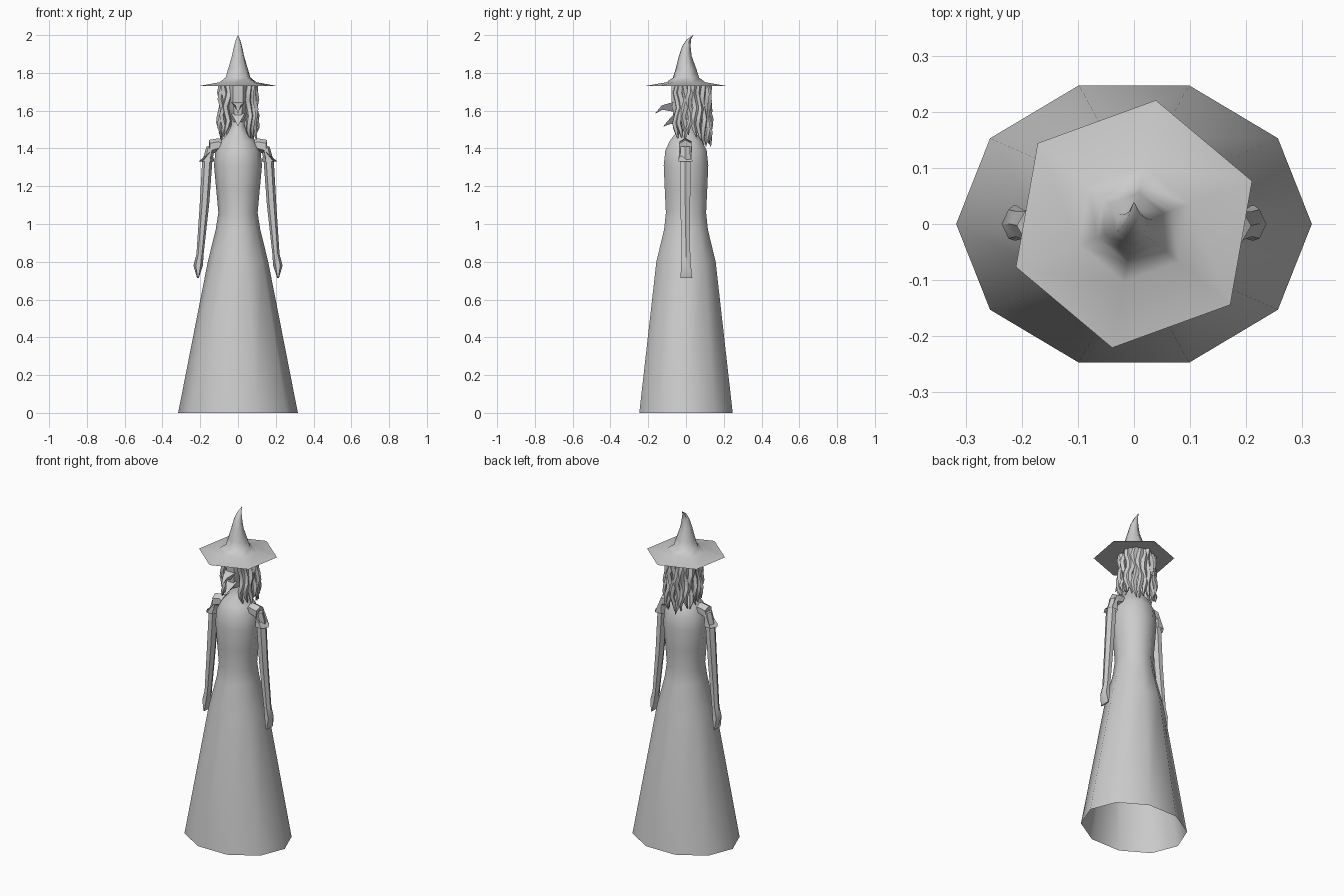
import bpy, math, random
from mathutils import Vector

if "Cube" in bpy.data.objects:
    bpy.data.objects.remove(bpy.data.objects["Cube"])

random.seed(4)


def make(name, verts, faces, angle=40):
    me = bpy.data.meshes.new(name)
    me.from_pydata([tuple(v) for v in verts], [], faces)
    ob = bpy.data.objects.new(name, me)
    bpy.context.collection.objects.link(ob)
    bpy.ops.object.select_all(action='DESELECT')
    bpy.context.view_layer.objects.active = ob
    ob.select_set(True)
    bpy.ops.object.mode_set(mode='EDIT')
    bpy.ops.mesh.select_all(action='SELECT')
    bpy.ops.mesh.normals_make_consistent(inside=False)
    bpy.ops.object.mode_set(mode='OBJECT')
    bpy.ops.object.shade_smooth_by_angle(angle=math.radians(angle))
    return ob


def loft(rows, n, phase=0.0, level=True, start=False, end=False):
    """Rings at (x, y, z, radius across, radius along y); level keeps rings horizontal."""
    pts = [Vector(r[:3]) for r in rows]
    verts, faces = [], []
    for i, r in enumerate(rows):
        t = pts[min(i + 1, len(pts) - 1)] - pts[max(i - 1, 0)]
        across = Vector((1, 0, 0)) if level else Vector((0, 1, 0)).cross(t).normalized()
        for k in range(n):
            a = phase + 2 * math.pi * k / n
            verts.append(pts[i] + across * r[3] * math.cos(a) + Vector((0, r[4] * math.sin(a), 0)))
    for i in range(len(rows) - 1):
        for k in range(n):
            j = (k + 1) % n
            faces.append((i * n + k, i * n + j, (i + 1) * n + j, (i + 1) * n + k))
    if start:
        faces.append(tuple(range(n)))
    if end:
        faces.append(tuple(range(len(verts) - n, len(verts))))
    return verts, faces


# Long gown with bodice and neck, open at the hem
gown = [(0, 0, 0, .317, .26), (0, 0, .80, .160, .165), (0, 0, .97, .118, .122), (0, 0, 1.06, .104, .112),
        (0, 0, 1.18, .115, .118), (0, 0, 1.31, .127, .124), (0, 0, 1.39, .119, .115),
        (0, 0, 1.44, .092, .090), (0, 0, 1.48, .055, .058), (0, 0, 1.52, .036, .042), (0, 0, 1.60, .032, .038)]
make("gown", *loft(gown, 10))

# Head, narrowing toward the jaw
head = [(0, .01, 1.735, .070, .095), (0, .01, 1.65, .069, .093), (0, .01, 1.59, .055, .085), (0, -.01, 1.54, .026, .06)]
make("head", *loft(head, 8, math.pi / 8, start=True, end=True))

# Hooked nose and pointed chin
nose = [(-.036, -.07, 1.645), (.036, -.07, 1.645), (0, -.07, 1.595),
        (-.014, -.128, 1.628), (.014, -.128, 1.628), (0, -.125, 1.605), (0, -.166, 1.582)]
beak = [(0, 1, 4, 3), (1, 2, 5, 4), (2, 0, 3, 5), (3, 4, 6), (4, 5, 6), (5, 3, 6)]
make("nose", nose, beak)
chin = [(-.036, -.06, 1.585), (.036, -.06, 1.585), (0, -.02, 1.535),
        (-.016, -.095, 1.548), (.016, -.095, 1.548), (0, -.08, 1.53), (0, -.122, 1.515)]
make("chin", chin, beak)

# Pointed hat with six-sided brim and bent tip
hat = [(0, 0, 1.73, .224, .224), (0, 0, 1.75, .105, .105), (0, 0, 1.775, .070, .070), (0, 0, 1.82, .056, .056),
       (0, -.004, 1.89, .034, .034), (0, .002, 1.94, .023, .023), (0, .014, 1.975, .012, .012), (0, .038, 2.0, .001, .001)]
make("hat", *loft(hat, 6, math.radians(20), start=True, end=True), angle=60)

# Wavy hair strands around the sides and back
count = 19
for i in range(count):
    a = math.radians(-50 + 280 * i / (count - 1))
    back = max(0, math.sin(a))
    bottom = 1.455 - .045 * back + random.uniform(-.012, .02)
    wave = random.uniform(0, 6.28)
    rows = []
    for k in range(8):
        t = k / 7
        out = .083 + .014 * t + .008 * math.sin(wave + 11 * t)
        b = a + .09 * math.sin(wave + 2 + 11 * t)
        rad = (.017, .019, .019, .018, .017, .016, .013, .002)[k]
        rows.append((out * math.cos(b), .025 + out * 1.05 * math.sin(b), 1.735 + (bottom - 1.735) * t, rad, rad))
    make("hair_strand", *loft(rows, 5, a, end=True), angle=60)

# Arms with wedge hands, and flared cap sleeves
arm = [(.145, -.004, 1.41, .022, .028), (.163, -.004, 1.33, .027, .033), (.178, -.004, 1.10, .025, .030),
       (.201, 0, .84, .019, .026), (.211, 0, .78, .025, .030), (.212, .002, .715, .005, .036)]
sleeve = [(.065, -.003, 1.40, .030, .030), (.105, -.003, 1.418, .036, .037), (.145, -.003, 1.408, .038, .038)]
cuff = (.167, -.003, 1.33, .042, .042)
for side, label in ((1, "right"), (-1, "left")):
    flip = lambda vs: [(side * v[0], v[1], v[2]) for v in vs]
    v, f = loft(arm, 6, start=True, end=True)
    make("arm_" + label, flip(v), f)
    v, f = loft(sleeve, 6, level=False)
    w, _ = loft([cuff, cuff], 6)
    base = len(v)
    # sleeve ring joins the level cuff ring
    v += w[:6]
    f += [(base - 6 + k, base - 6 + (k + 1) % 6, base + (k + 1) % 6, base + k) for k in range(6)]
    make("sleeve_" + label, flip(v), f)
